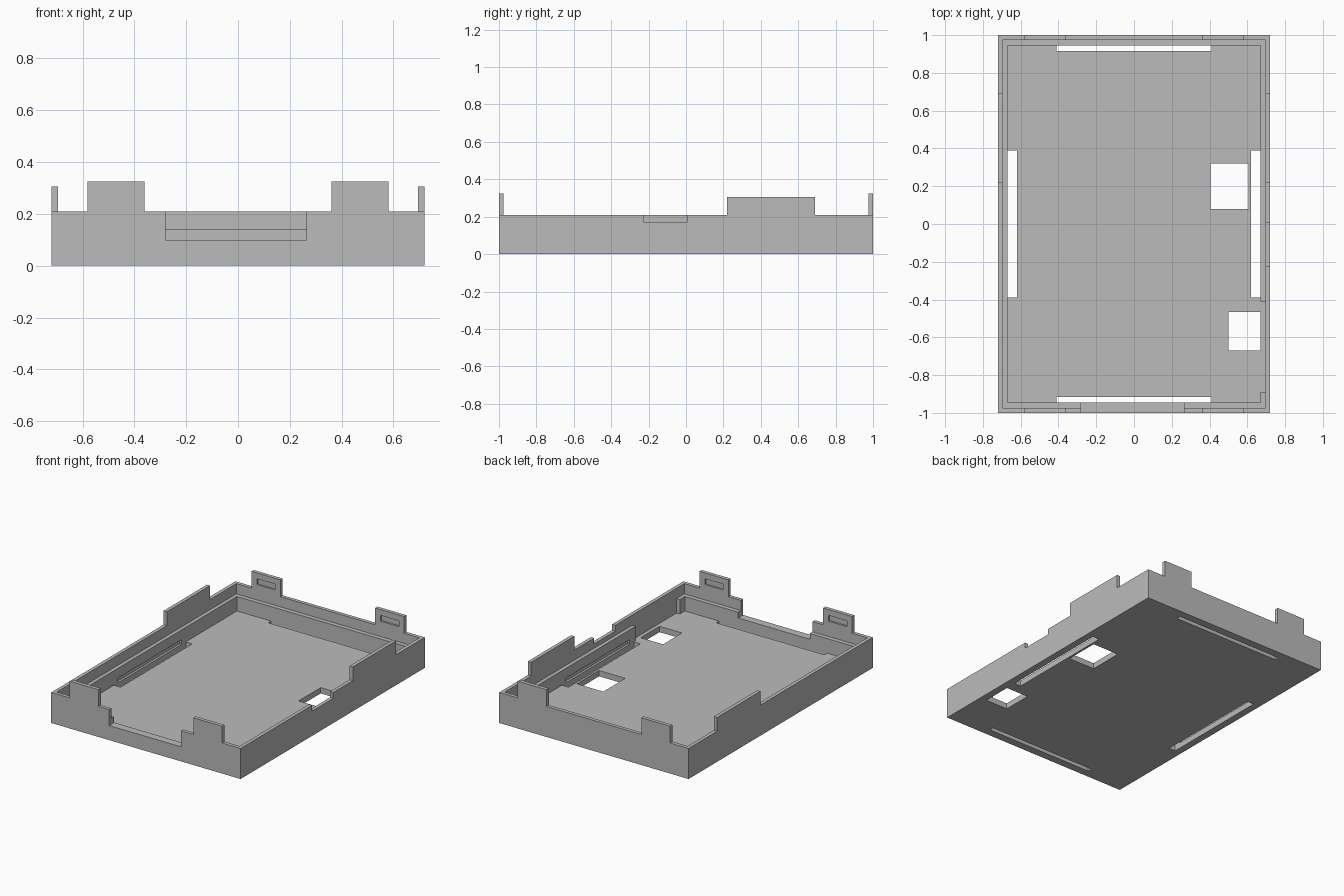
import bpy

if "Cube" in bpy.data.objects:
    bpy.data.objects.remove(bpy.data.objects["Cube"])

grey = bpy.data.materials.new("plain grey")
grey.use_nodes = True
colour = (0.5, 0.5, 0.5, 1)
grey.diffuse_color = colour
grey.node_tree.nodes["Principled BSDF"].inputs["Base Color"].default_value = colour

W, L, H = 0.72, 1.0, 0.21      # half width, half length, rim height
T = 0.025                      # wall and ledge thickness
FLOOR, LEDGE = 0.04, 0.14
OVER = 0.5                     # cutters reach past the body


def box(name, x, y, z):
    """Box spanning the three given (low, high) ranges."""
    bpy.ops.mesh.primitive_cube_add(size=1)
    obj = bpy.context.object
    obj.name = name
    for v in obj.data.vertices:
        v.co = [r[0] if c < 0 else r[1] for c, r in zip(v.co, (x, y, z))]
    obj.data.materials.append(grey)
    return obj


def combine(target, tool, operation):
    """Apply a boolean and remove the tool."""
    mod = target.modifiers.new(operation, "BOOLEAN")
    mod.operation, mod.solver, mod.object = operation, "EXACT", tool
    bpy.context.view_layer.objects.active = target
    bpy.ops.object.modifier_apply(modifier=mod.name)
    bpy.data.objects.remove(tool)


def cut(x, y, z):
    combine(tray, box("cutter", x, y, z), "DIFFERENCE")


def span(a, b, sign):
    return tuple(sorted((a * sign, b * sign)))


# Tray block, taller at first so the clips are part of the rim
TOP_END, TOP_SIDE = 0.325, 0.305
tray = box("case_tray", (-W, W), (-L, L), (0, H))

# Hollow: wide upper cavity above the ledge, narrower lower one
cut((-W + T, W - T), (-L + T, L - T), (LEDGE, OVER))
cut((-W + 2 * T, W - 2 * T), (-L + 2.2 * T, L - 2.2 * T), (FLOOR, OVER))

# Gap in the ledge beside the small floor window
cut((0.6, W - T), (-0.89, -0.41), (FLOOR, OVER))

# Rim notches: front opening and left side opening
cut((-0.28, 0.265), (-1.2, -0.9), (0.1, OVER))
cut((W - T - 0.01, 1), (-0.225, 0.005), (0.17, OVER))

# Floor windows
cut((0.405, 0.605), (0.08, 0.32), (-1, FLOOR + 0.02))
cut((0.5, 0.67), (-0.67, -0.465), (-1, FLOOR + 0.02))

# Slots along all four edges, with latch pockets in the long ledges
for s in (-1, 1):
    cut(span(0.62, 0.67, s), (-0.39, 0.39), (-1, FLOOR + 0.01))
    cut((-0.41, 0.41), span(0.915, 0.945, s), (-1, FLOOR + 0.01))
    cut(span(0.66, 0.685, s), (-0.345, 0.345), (FLOOR, 0.072))

# Clips standing on the rim
for sx in (-1, 1):
    clip = box("side_clip", span(W - T, W, sx), (0.22, 0.69), (H - 0.03, TOP_SIDE))
    combine(tray, clip, "UNION")
    for sy in (-1, 1):
        clip = box("end_clip", span(0.36, 0.58, sx), span(L - T, L, sy),
                   (H - 0.03, TOP_END))
        pocket = box("clip_pocket", span(0.4, 0.54, sx),
                     span(L - 2 * T, L - T + 0.012, sy), (0.245, 0.285))
        combine(clip, pocket, "DIFFERENCE")
        combine(tray, clip, "UNION")
